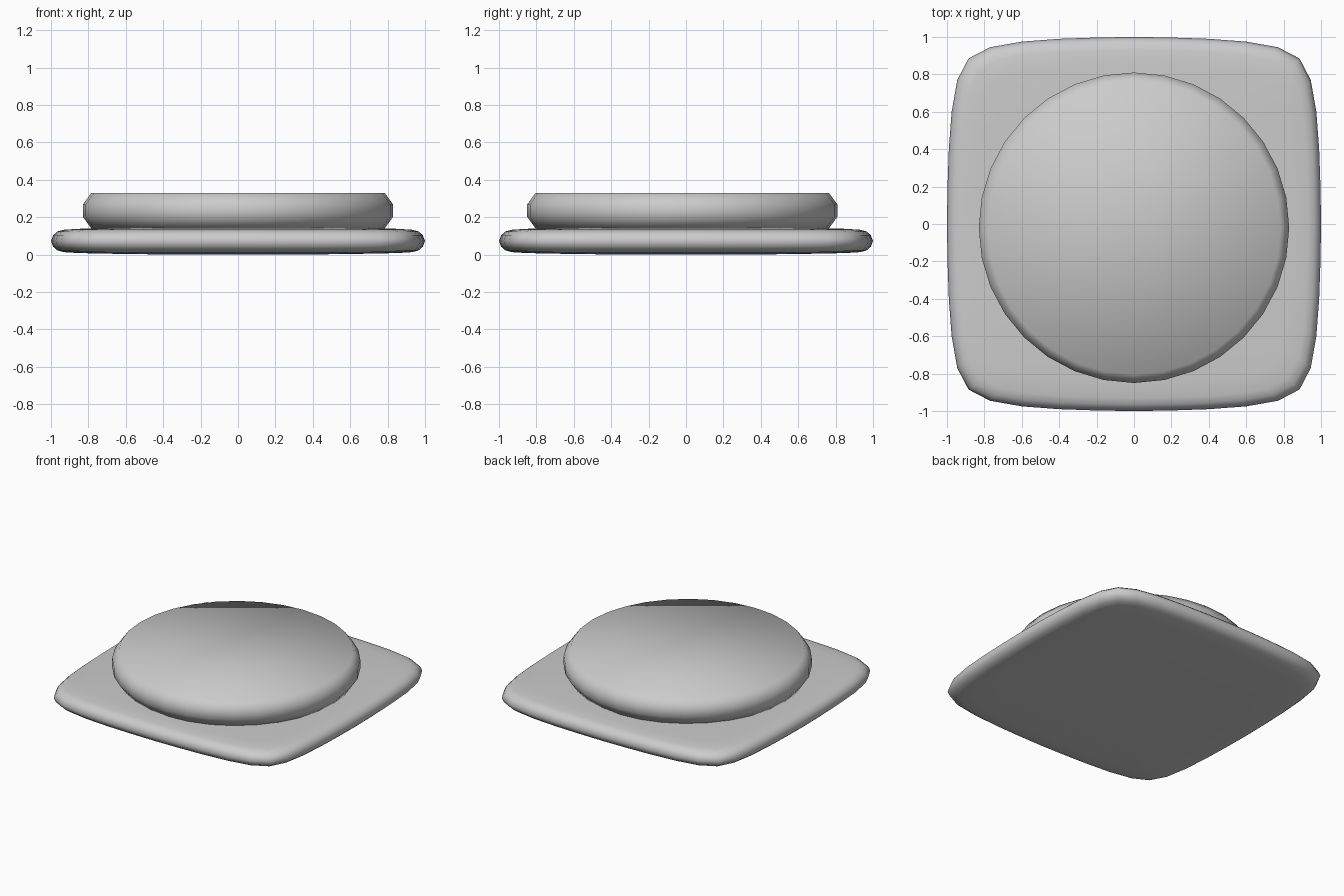
import bpy, bmesh, math

if "Cube" in bpy.data.objects:
    bpy.data.objects.remove(bpy.data.objects["Cube"])


def loft(name, outline, rings, cy=0.0):
    """Stack scaled copies of an outline, given as (scale, z), and cap both ends."""
    bm = bmesh.new()
    loops = [[bm.verts.new((x * s, y * s + cy, z)) for x, y in outline] for s, z in rings]
    n = len(outline)
    for a, b in zip(loops, loops[1:]):
        for i in range(n):
            j = (i + 1) % n
            bm.faces.new((a[i], a[j], b[j], b[i]))
    bm.faces.new(loops[0][::-1])
    bm.faces.new(loops[-1])
    for f in bm.faces:
        f.smooth = True
    me = bpy.data.meshes.new(name)
    bm.to_mesh(me)
    bm.free()
    ob = bpy.data.objects.new(name, me)
    bpy.context.collection.objects.link(ob)
    return ob


# Base plate: pillow-shaped square with rounded rim
half = [(0.945, -0.77), (0.975, -0.6), (0.99, -0.4), (0.997, -0.2), (1.0, 0.0),
        (0.997, 0.2), (0.99, 0.4), (0.975, 0.6), (0.945, 0.77), (0.885, 0.885)]
square = []
for k in range(4):
    c, s = round(math.cos(k * math.pi / 2)), round(math.sin(k * math.pi / 2))
    square += [(x * c - y * s, x * s + y * c) for x, y in half]
under = [(0.35, 0.0), (0.65, 0.004), (0.85, 0.008), (0.93, 0.013),
         (0.965, 0.022), (0.988, 0.042), (1.0, 0.073)]
over = [(s, 0.146 - z) for s, z in reversed(under[:-1])]
loft("base_plate", square, under + over)

# Round pad with bevelled edges, set slightly forward
circle = [(0.83 * math.sin(-a), 0.83 * math.cos(a))
          for a in (2 * math.pi * i / 32 for i in range(32))]
loft("round_pad", circle, [(0.945, 0.14), (1.0, 0.203), (1.0, 0.267), (0.945, 0.33)], cy=-0.02)
